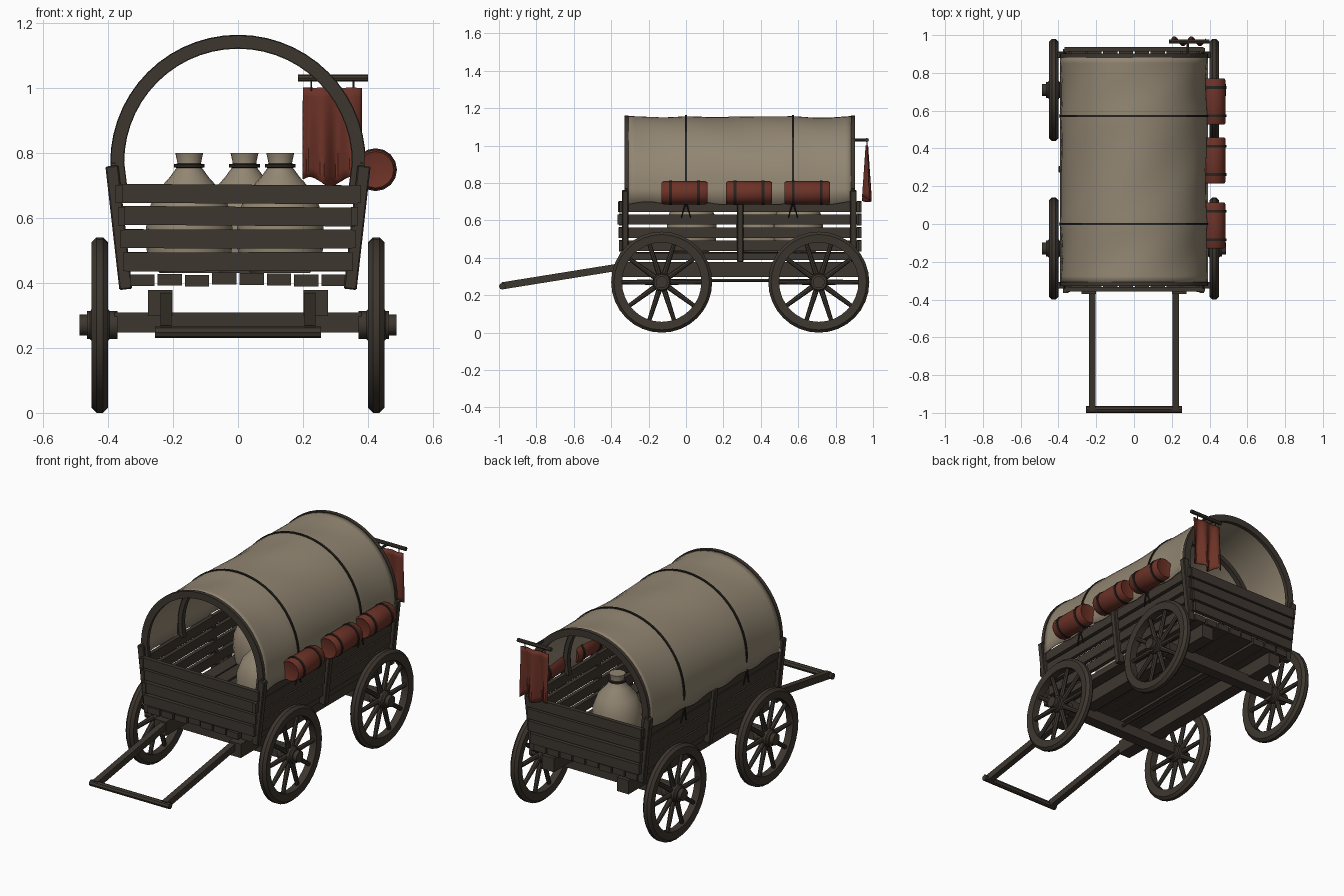
import bpy, bmesh, math, random
from mathutils import Matrix, Vector

if "Cube" in bpy.data.objects:
    bpy.data.objects.remove(bpy.data.objects["Cube"])

random.seed(4)
PI = math.pi


def material(name, rgb):
    m = bpy.data.materials.new(name)
    m.diffuse_color = (*rgb, 1)
    m.use_nodes = True
    m.node_tree.nodes["Principled BSDF"].inputs["Base Color"].default_value = m.diffuse_color
    return m


WOOD = material("dark wood", (0.047, 0.037, 0.028))
CANVAS = material("canvas", (0.29, 0.24, 0.17))
RED = material("red cloth", (0.15, 0.032, 0.02))
STRAP = material("black strap", (0.02, 0.017, 0.014))


def finish(bm, name, mat, smooth=True):
    bmesh.ops.recalc_face_normals(bm, faces=bm.faces)
    me = bpy.data.meshes.new(name)
    bm.to_mesh(me)
    bm.free()
    me.materials.append(mat)
    ob = bpy.data.objects.new(name, me)
    bpy.context.collection.objects.link(ob)
    if smooth:
        bpy.ops.object.select_all(action='DESELECT')
        ob.select_set(True)
        bpy.context.view_layer.objects.active = ob
        bpy.ops.object.shade_smooth_by_angle(angle=math.radians(35))
    return ob


def beam(bm, a, b, w, h):
    """Box from a to b; h is measured along the most upright cross direction."""
    a, b = Vector(a), Vector(b)
    d = (b - a).normalized()
    up = Vector((0, 0, 1)) if abs(d.z) < 0.8 else Vector((0, 1, 0))
    side = d.cross(up).normalized()
    up = side.cross(d)
    m = Matrix((side, d, up)).transposed().to_4x4()
    m.translation = (a + b) / 2
    bmesh.ops.create_cube(bm, size=1, matrix=m @ Matrix.Diagonal((w, (b - a).length, h, 1)))


def tube(bm, a, b, r1, r2, seg=8):
    a, b = Vector(a), Vector(b)
    m = (b - a).to_track_quat('Z', 'Y').to_matrix().to_4x4()
    m.translation = (a + b) / 2
    bmesh.ops.create_cone(bm, cap_ends=True, segments=seg, radius1=r1, radius2=r2,
                          depth=(b - a).length, matrix=m)


def lathe(bm, profile, seg, m, arc=2 * PI, loop=True):
    """Sweep (radius, height) points around local z."""
    full = arc > 6.28
    rings = [[bm.verts.new(m @ Vector((r * math.cos(arc * i / seg), r * math.sin(arc * i / seg), h)))
              for r, h in profile] for i in range(seg if full else seg + 1)]
    n = len(profile)
    for i in range(seg):
        p, q = rings[i], rings[(i + 1) % len(rings)]
        for j in range(n if loop else n - 1):
            k = (j + 1) % n
            bm.faces.new((p[j], p[k], q[k], q[j]))
    for e in ((0, n - 1) if full and not loop else ()):
        bm.faces.new([r[e] for r in rings])
    if not full:
        bm.faces.new(rings[0])
        bm.faces.new(rings[-1])


# Wheels: rim, ten spokes, stepped hub
RIM = [(.212, -.021), (.255, -.025), (.27, -.01), (.27, .01), (.255, .025), (.212, .021)]
HUB = [(.043, -.055), (.043, -.03), (.049, -.025), (.049, .025), (.043, .03), (.043, .04), (.032, .04), (.032, .062)]
for side, s in (("left", -1), ("right", 1)):
    for end, y in (("front", -.13), ("rear", .71)):
        m = Matrix.Translation((s * .425, y, .27)) @ Matrix.Rotation(s * PI / 2, 4, 'Y')
        bm = bmesh.new()
        lathe(bm, RIM, 32, m)
        lathe(bm, HUB, 12, m, loop=False)
        for i in range(10):
            d = Vector((math.cos(PI * (i + .5) / 5), math.sin(PI * (i + .5) / 5), 0))
            tube(bm, m @ (d * .035), m @ (d * .22), .015, .011)
        finish(bm, f"{end}_{side}_wheel", WOOD)

# Undercarriage: axles, long beams, connecting rod
bm = bmesh.new()
for y in (-.13, .71):
    beam(bm, (-.38, y, .278), (.38, y, .278), .065, .062)
for s in (-1, 1):
    beam(bm, (s * .239, -.37, .338), (s * .239, .92, .338), .076, .08)
tube(bm, (0, -.13, .28), (0, .71, .28), .008, .008)
finish(bm, "undercarriage", WOOD, False)

# Pulling shafts with a crossbar
bm = bmesh.new()
for s in (-1, 1):
    beam(bm, (s * .222, -.985, .25), (s * .222, -.3, .36), .034, .038)
tube(bm, (-.255, -.982, .248), (.255, -.982, .248), .018, .018)
finish(bm, "pull_shafts", WOOD)

# Floor boards
bm = bmesh.new()
for i in range(8):
    x = (i - 3.5) * .084
    z = .41 + random.uniform(-.004, .004)
    beam(bm, (x, -.345 + random.uniform(-.01, .01), z), (x, .92, z), .075, .036)
finish(bm, "floor_boards", WOOD, False)

# Leaning sides and end boards
ROWS = (.465, .535, .605, .673)


def lean(z):
    return .345 + (z - .38) * .113


bm = bmesh.new()
for z in ROWS:
    for s in (-1, 1):
        x = s * (lean(z) - .012)
        beam(bm, (x, -.365 + random.uniform(-.01, .01), z),
             (x, .93 + random.uniform(-.01, .01), z), .022, .056)
    for y in (-.345, .925):
        t = random.uniform(-.003, .003)
        beam(bm, (-lean(z) + .01, y, z + t), (lean(z) - .01, y, z - t), .024, .058)
finish(bm, "side_boards", WOOD, False)

bm = bmesh.new()
for s in (-1, 1):
    for y, top in ((-.325, .76), (.29, .7), (.895, .76)):
        beam(bm, (s * lean(.38), y, .38), (s * lean(top), y, top), .04, .034)
ob = finish(bm, "posts", WOOD, False)
bv = ob.modifiers.new("Bevel", 'BEVEL')
bv.width = .004
bv.segments = 1

# Hoops: exposed at the ends, inside the cover in the middle
CZ = .77


def hoop(bm, y, r0, r1, w):
    m = Matrix.Translation((0, y, CZ)) @ Matrix.Rotation(PI / 2, 4, 'X')
    lathe(bm, [(r0, -w / 2), (r1, -w / 2), (r1, w / 2), (r0, w / 2)], 28, m, PI)
    for s in (-1, 1):
        beam(bm, (s * (r0 + r1) / 2, y, CZ), (s * ((r0 + r1) / 2 - .01), y, .69), r1 - r0, w)


bm = bmesh.new()
for y in (-.318, .892):
    hoop(bm, y, .352, .391, .022)
for y in (0, .572):
    hoop(bm, y, .35, .375, .03)
finish(bm, "hoops", WOOD)

# Thin straps over the cover with tie cords
bm = bmesh.new()
for y in (0, .572):
    hoop(bm, y, .38, .393, .012)
    for s in (-1, 1):
        for d in (-.025, .025):
            tube(bm, (s * .392, y, .70), (s * .385, y + d, .615), .005, .003, 6)
finish(bm, "cover_straps", STRAP)

# Canvas cover sagging slightly between hoops
bm = bmesh.new()
NY, NA = 36, 28
rows = []
for i in range(NY + 1):
    y = -.31 + 1.195 * i / NY
    lo, hi = (-.31, 0) if y < 0 else (0, .572) if y < .572 else (.572, .885)
    sag = .009 * math.sin(PI * (y - lo) / (hi - lo))
    hem = .692 + .008 * math.sin(y * 23)
    row = [bm.verts.new((-.389, y, hem))]
    for j in range(NA + 1):
        a = PI - PI * j / NA
        r = .385 - sag * (.6 + .4 * math.sin(a * 5 + y * 9))
        row.append(bm.verts.new((r * math.cos(a), y, CZ + r * math.sin(a))))
    row.append(bm.verts.new((.389, y, hem)))
    rows.append(row)
for p, q in zip(rows, rows[1:]):
    for j in range(len(p) - 1):
        bm.faces.new((p[j], p[j + 1], q[j + 1], q[j]))
ob = finish(bm, "canvas_cover", CANVAS)
so = ob.modifiers.new("Solidify", 'SOLIDIFY')
so.thickness = .006
so.offset = 0

# Sacks tied at the neck
SACK = [(.09, .43), (.125, .46), (.135, .53), (.13, .61), (.105, .675), (.06, .725),
        (.038, .755), (.036, .768), (.043, .80)]
bm, bt = bmesh.new(), bmesh.new()
for x, y in ((.13, .03), (.02, .6), (-.15, .4)):
    m = Matrix.Translation((x, y, 0))
    lathe(bm, SACK, 20, m, loop=False)
    lathe(bt, [(.034, .753), (.047, .755), (.047, .765), (.034, .767)], 16, m)
finish(bm, "sacks", CANVAS)
finish(bt, "sack_ties", STRAP)

# Blanket rolls strapped along the right side
bm, bt = bmesh.new(), bmesh.new()
for y in (-.008, .337, .648):
    m = Matrix.Translation((.423, y, .748)) @ Matrix.Rotation(PI / 2, 4, 'X')
    lathe(bm, [(.045, -.118), (.056, -.122), (.062, -.112), (.062, .112), (.056, .122), (.045, .118)],
          16, m, loop=False)
    for h in (-.075, .075):
        lathe(bt, [(.058, h - .007), (.066, h - .007), (.066, h + .007), (.058, h + .007)], 16, m)
finish(bm, "blanket_rolls", RED)
finish(bt, "roll_straps", STRAP)

# Banner at the rear right corner, with its bar and ties
bm = bmesh.new()
tube(bm, (.185, .967, 1.03), (.40, .967, 1.03), .011, .011)
tube(bm, (.285, .89, 1.03), (.285, .967, 1.03), .007, .007)
for x in (.225, .355):
    tube(bm, (x, .967, .99), (x, .967, 1.03), .003, .003, 6)
finish(bm, "banner_bar", WOOD)

bm = bmesh.new()
NX, NZ = 20, 10
grid = []
for i in range(NX + 1):
    u = i / NX
    low = .712 + .014 * math.sin(u * 9 + .5)
    grid.append([bm.verts.new((.2 + .18 * u, .967 + (.004 + .02 * v) * math.sin(u * 4 * PI + .6),
                               1.0 + (low - 1.0) * v)) for v in (k / NZ for k in range(NZ + 1))])
for p, q in zip(grid, grid[1:]):
    for k in range(NZ):
        bm.faces.new((p[k], p[k + 1], q[k + 1], q[k]))
ob = finish(bm, "banner", RED)
so = ob.modifiers.new("Solidify", 'SOLIDIFY')
so.thickness = .006
so.offset = 0
